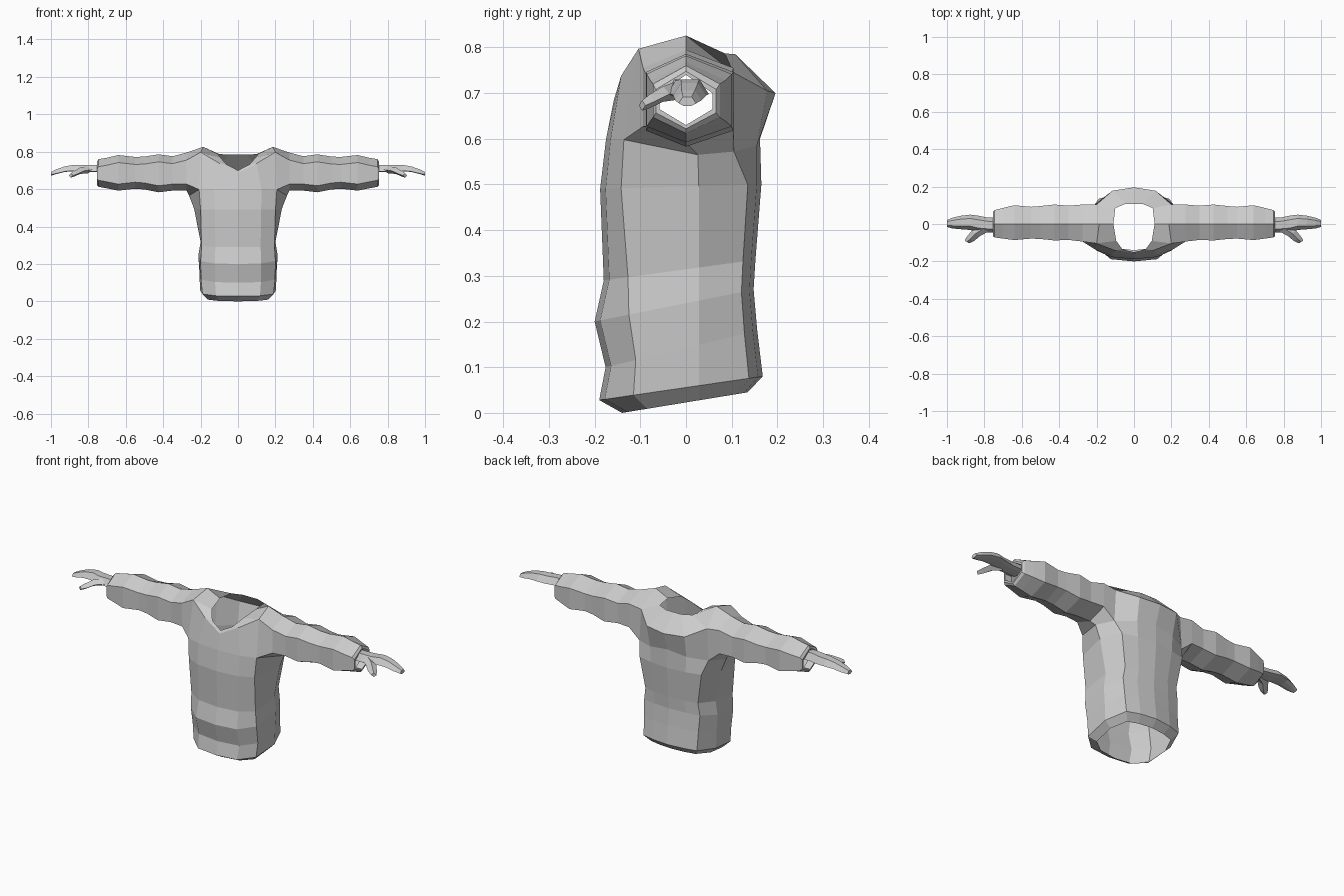
import bpy, bmesh

cube = bpy.data.objects.get("Cube")
if cube:
    bpy.data.objects.remove(cube, do_unlink=True)

grey = bpy.data.materials.new("plain_grey")
grey.use_nodes = True
GREY = (0.6, 0.6, 0.6, 1)
grey.diffuse_color = GREY
grey.node_tree.nodes["Principled BSDF"].inputs["Base Color"].default_value = GREY


def loft(name, rings, closed, cap_end=False, skip=(), merge=False):
    """Skin a list of point rings; mirror the result across x = 0."""
    bm = bmesh.new()
    rows = [[bm.verts.new(p) for p in ring] for ring in rings]
    n = len(rows[0])
    for r in range(len(rows) - 1):
        for i in range(n if closed else n - 1):
            if (r, i) not in skip:
                j = (i + 1) % n
                bm.faces.new((rows[r][i], rows[r][j], rows[r + 1][j], rows[r + 1][i]))
    if cap_end:
        bm.faces.new(rows[-1])
    bmesh.ops.recalc_face_normals(bm, faces=bm.faces)
    # outward check: most normals should point away from the middle of the part
    c = sum((v.co for v in bm.verts), bm.verts[:][0].co * 0) / len(bm.verts)
    if not closed:
        c.x = 0
    if sum((f.calc_center_median() - c).dot(f.normal) * f.calc_area() for f in bm.faces) < 0:
        bmesh.ops.reverse_faces(bm, faces=bm.faces)
    me = bpy.data.meshes.new(name)
    bm.to_mesh(me)
    bm.free()
    me.materials.append(grey)
    ob = bpy.data.objects.new(name, me)
    bpy.context.collection.objects.link(ob)
    mod = ob.modifiers.new("Mirror", 'MIRROR')
    mod.use_mirror_merge = merge
    return ob


# Torso half rings: front z, back z, front y, corner x, corner y, side x, back y
torso_rows = [
    (0.000, 0.045, -0.140, 0.160, -0.085, 0.170, 0.135),
    (0.028, 0.080, -0.190, 0.190, -0.115, 0.203, 0.168),
    (0.100, 0.180, -0.176, 0.198, -0.110, 0.206, 0.156),
    (0.200, 0.270, -0.200, 0.200, -0.125, 0.212, 0.148),
    (0.290, 0.335, -0.180, 0.195, -0.127, 0.200, 0.152),
    (0.490, 0.500, -0.188, 0.200, -0.142, 0.235, 0.165),
]


def torso_ring(zf, zb, yf, xc, yc, xs, yb):
    pts = [(0, yf), (0.62 * xc, yf + 0.012), (xc, yc), (xs, 0.028),
           (0.80 * xs, 0.82 * yb), (0.45 * xs, 0.94 * yb), (0, yb)]
    return [(x, y, zf + (zb - zf) * (y - yf) / (yb - yf)) for x, y in pts]


# Chest ring under the arms, collar seam and neck opening
chest = [(0, -0.175, 0.60), (0.125, -0.165, 0.60), (0.208, -0.136, 0.598),
         (0.262, 0.026, 0.565), (0.21, 0.105, 0.572), (0.11, 0.155, 0.585), (0, 0.162, 0.60)]
seam = [(0, -0.158, 0.685), (0.10, -0.142, 0.738), (0.20, -0.104, 0.797),
        (0.186, 0, 0.826), (0.20, 0.104, 0.745), (0.115, 0.178, 0.705), (0, 0.196, 0.70)]
neck = [(0, -0.150, 0.70), (0.062, -0.135, 0.732), (0.095, -0.09, 0.77),
        (0.11, 0, 0.79), (0.10, 0.085, 0.787), (0.045, 0.108, 0.785), (0, 0.108, 0.785)]
# armhole quads are left open for the sleeves
loft("sweater_body", [torso_ring(*r) for r in torso_rows] + [chest, seam, neck],
     closed=False, skip={(6, 2), (6, 3)}, merge=True)


# Sleeves: six-sided, starting on the armhole edge
def hexagon(x, top, bottom, front, back, s=1.0):
    mid = (top + bottom) / 2
    pts = [(front, bottom + 0.035), (0, bottom), (back, bottom + 0.035),
           (back, top - 0.04), (0, top), (front, top - 0.04)]
    return [(x, y * s, mid + (z - mid) * s) for y, z in pts]


armhole = [chest[2], chest[3], chest[4], seam[4], seam[3], seam[2]]
sleeve_rows = [
    (0.275, 0.795, 0.592, -0.094, 0.104), (0.350, 0.776, 0.592, -0.085, 0.098),
    (0.425, 0.786, 0.583, -0.088, 0.104), (0.500, 0.774, 0.598, -0.080, 0.096),
    (0.550, 0.772, 0.602, -0.078, 0.092), (0.640, 0.782, 0.592, -0.086, 0.100),
    (0.700, 0.768, 0.604, -0.078, 0.086), (0.745, 0.760, 0.612, -0.072, 0.074),
    (0.755, 0.748, 0.622, -0.066, 0.066), (0.755, 0.740, 0.630, -0.058, 0.058),
    (0.715, 0.740, 0.630, -0.058, 0.058),
]
loft("sleeves", [armhole] + [hexagon(*r) for r in sleeve_rows], closed=True)


# Hands: shallow arched sections (x, front y, back y, ridge z, edge z, thickness)
def arch(x, yf, yb, ridge, edge, t):
    m = (yf + yb) / 2
    q = (yb - yf) * 0.25
    return [(x, yf, edge), (x, m - q, ridge), (x, m + q, ridge), (x, yb, edge),
            (x, m + q * 0.9, ridge - t), (x, m - q * 0.9, ridge - t)]


hand_rows = [
    (0.710, -0.046, 0.034, 0.730, 0.695, 0.040), (0.780, -0.046, 0.034, 0.730, 0.695, 0.038),
    (0.830, -0.044, 0.044, 0.728, 0.695, 0.036), (0.875, -0.032, 0.050, 0.730, 0.698, 0.034),
    (0.925, -0.028, 0.044, 0.722, 0.695, 0.030), (0.970, -0.024, 0.034, 0.706, 0.684, 0.025),
    (1.000, -0.016, 0.022, 0.692, 0.678, 0.020),
]
loft("hands", [arch(*r) for r in hand_rows], closed=True, cap_end=True)


# Thumbs: four-sided tapering tubes angled forward
def thumb_ring(x, y, z, w, h):
    return [(x - w, y - w * 0.6, z), (x, y, z + h), (x + w, y + w * 0.6, z), (x, y, z - h)]


thumb_rows = [(0.800, -0.022, 0.705, 0.026, 0.020), (0.845, -0.050, 0.698, 0.023, 0.017),
              (0.875, -0.080, 0.682, 0.019, 0.015), (0.894, -0.096, 0.673, 0.012, 0.011)]
loft("thumbs", [thumb_ring(*r) for r in thumb_rows], closed=True, cap_end=True)
